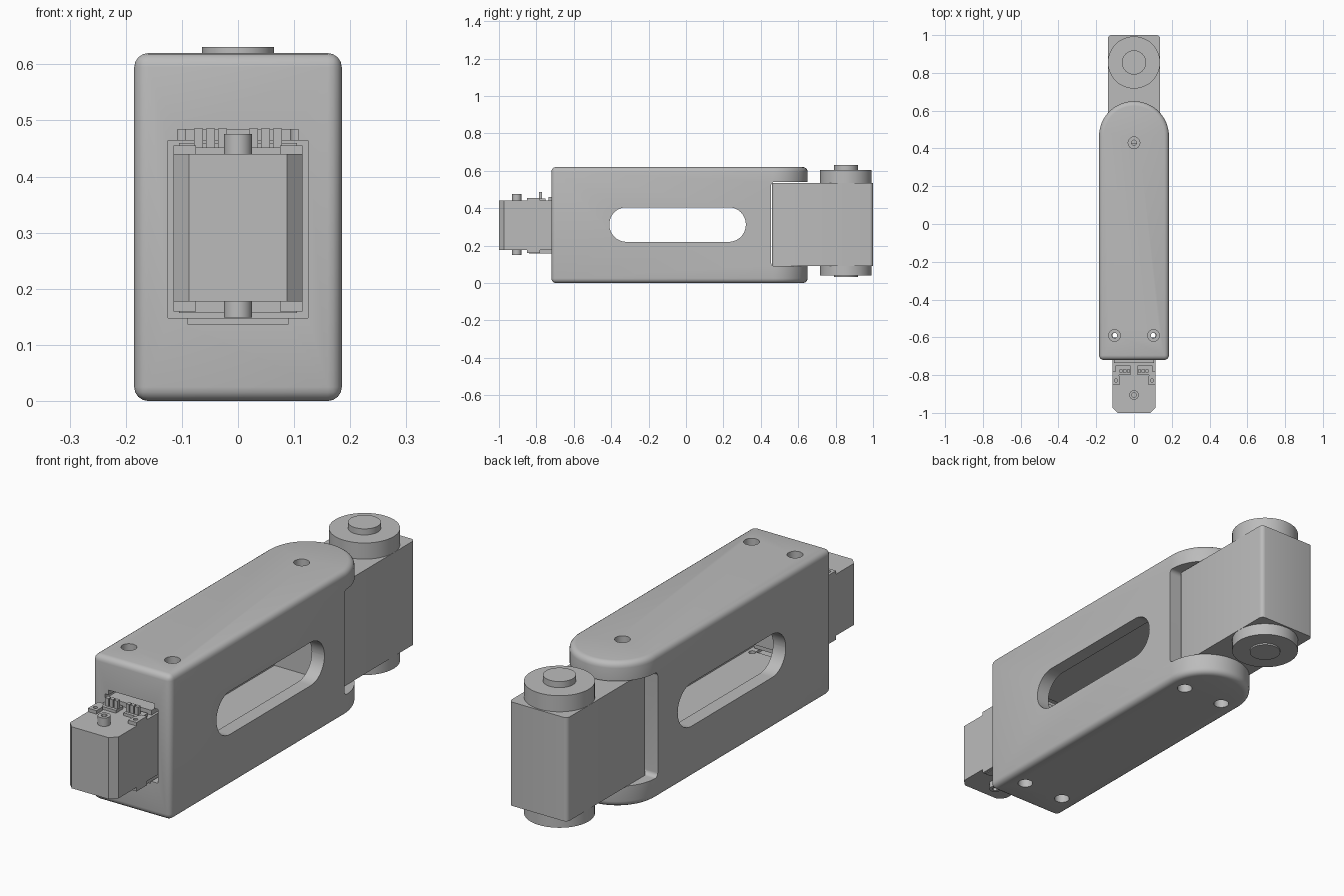
import bpy, bmesh, math
from mathutils import Vector

cube = bpy.data.objects.get("Cube")
if cube:
    bpy.data.objects.remove(cube, do_unlink=True)

grey = bpy.data.materials.new("plain_grey")
grey.use_nodes = True
COLOUR = (0.5, 0.5, 0.5, 1)
grey.diffuse_color = COLOUR
grey.node_tree.nodes["Principled BSDF"].inputs["Base Color"].default_value = COLOUR


def prism(name, points, axis, low, high, bevel=0.0, segments=4):
    """Extrude a 2D outline along an axis; outline uses the other two axes in order."""
    def place(p, d):
        return Vector({"x": (d, p[0], p[1]), "y": (p[0], d, p[1]), "z": (p[0], p[1], d)}[axis])
    bm = bmesh.new()
    base = bm.faces.new([bm.verts.new(place(p, low)) for p in points])
    ext = bmesh.ops.extrude_face_region(bm, geom=[base])
    moved = [v for v in ext["geom"] if isinstance(v, bmesh.types.BMVert)]
    bmesh.ops.translate(bm, verts=moved, vec=place((0, 0), high - low))
    bmesh.ops.recalc_face_normals(bm, faces=bm.faces)
    mesh = bpy.data.meshes.new(name)
    bm.to_mesh(mesh)
    bm.free()
    obj = bpy.data.objects.new(name, mesh)
    bpy.context.collection.objects.link(obj)
    mesh.materials.append(grey)
    if bevel:
        mod = obj.modifiers.new("round", "BEVEL")
        mod.width, mod.segments = bevel, segments
        mod.limit_method, mod.angle_limit = "ANGLE", math.radians(40)
        apply(obj, mod)
    return obj


def activate(obj):
    bpy.ops.object.select_all(action="DESELECT")
    obj.select_set(True)
    bpy.context.view_layer.objects.active = obj


def apply(obj, mod):
    activate(obj)
    bpy.ops.object.modifier_apply(modifier=mod.name)


def cut(obj, cutter):
    mod = obj.modifiers.new("cut", "BOOLEAN")
    mod.operation, mod.solver, mod.object = "DIFFERENCE", "EXACT", cutter
    apply(obj, mod)
    bpy.data.objects.remove(cutter, do_unlink=True)


def rect(a0, a1, b0, b1):
    return [(a0, b0), (a1, b0), (a1, b1), (a0, b1)]


def round_rect(a0, a1, b0, b1, r, n=8):
    corners = [(a1 - r, b1 - r), (a0 + r, b1 - r), (a0 + r, b0 + r), (a1 - r, b0 + r)]
    return [(a + r * math.cos(t), b + r * math.sin(t))
            for k, (a, b) in enumerate(corners)
            for t in [(k + i / n) * math.pi / 2 for i in range(n + 1)]]


def box(name, x0, x1, y0, y1, z0, z1, bevel=0.0):
    return prism(name, rect(x0, x1, y0, y1), "z", z0, z1, bevel)


def disc(name, x, y, r, z0, z1, n=48, bevel=0.0):
    ring = [(x + r * math.cos(i * math.tau / n), y + r * math.sin(i * math.tau / n)) for i in range(n)]
    return prism(name, ring, "z", z0, z1, bevel)


def smooth(obj):
    activate(obj)
    bpy.ops.object.shade_smooth_by_angle(angle=math.radians(30))


# Link housing with a rounded rear end
R = 0.185
arc = [(R * math.cos(i * math.pi / 32), 0.465 + R * math.sin(i * math.pi / 32)) for i in range(33)]
housing = prism("link_housing", [(-R, -0.72), (R, -0.72)] + arc, "z", 0, 0.62, bevel=0.025)

# Rear fork gap, side window, motor cavity and its stepped mouth
cut(housing, prism("fork_gap", round_rect(0.455, 0.9, 0.09, 0.54, 0.018), "x", -0.3, 0.3))
cut(housing, prism("side_window", round_rect(-0.41, 0.32, 0.22, 0.405, 0.092, 12), "x", -0.3, 0.3))
cut(housing, box("cavity", -0.125, 0.125, -0.8, 0.425, 0.148, 0.464))
cut(housing, box("upper_notch", -0.108, 0.108, -0.8, -0.6, 0.4, 0.484))
cut(housing, box("lower_notch", -0.09, 0.09, -0.8, -0.6, 0.137, 0.2))

# Counterbored screw holes, above and below
top_holes = [(0, 0.43), (-0.103, -0.59), (0.103, -0.59)]
bottom_holes = [(s * 0.1, y) for s in (-1, 1) for y in (-0.59, 0.45)]
for x, y in top_holes:
    cut(housing, disc("bore", x, y, 0.031, 0.575, 0.7, 24))
    cut(housing, disc("screw_hole", x, y, 0.014, 0.45, 0.6, 16))
for x, y in bottom_holes:
    cut(housing, disc("bore", x, y, 0.031, -0.1, 0.045, 24))
    cut(housing, disc("screw_hole", x, y, 0.014, 0.03, 0.2, 16))
smooth(housing)

# Front motor with chamfered front corners
outline = [(-0.087, -1), (0.087, -1), (0.115, -0.972), (0.115, -0.6), (-0.115, -0.6), (-0.115, -0.972)]
motor = prism("front_motor", outline, "z", 0.177, 0.44)
tab = [(-0.115, -0.78), (-0.09, -0.78), (-0.075, -0.81), (-0.075, -0.85), (-0.115, -0.85)]
for side, s in (("right", 1), ("left", -1)):
    ear = [(s * x, y) for x, y in tab]
    top_ear = prism(f"motor_{side}_top_ear", ear, "z", 0.435, 0.455)
    cut(top_ear, disc("ear_hole", s * -0.095, -0.828, 0.009, 0.4, 0.5, 12))
    prism(f"motor_{side}_bottom_ear", ear, "z", 0.16, 0.18)
box("motor_top_cover", -0.105, 0.105, -0.735, -0.61, 0.43, 0.46)
box("motor_bottom_cover", -0.105, 0.105, -0.84, -0.61, 0.157, 0.18)

# Motor screws
for name, z0, z1 in (("top", 0.43, 0.476), ("bottom", 0.149, 0.18)):
    post = disc(f"motor_{name}_screw", 0, -0.905, 0.025, z0, z1, 24)
    depth = (0.46, 0.5) if name == "top" else (0.1, 0.16)
    cut(post, disc("socket", 0, -0.905, 0.012, *depth, 12))
    smooth(post)

# Connector sockets with their pins
for side, s in (("right", -1), ("left", 1)):
    a, b = sorted((s * 0.018, s * 0.098))
    box(f"{side}_connector", a, b, -0.8, -0.75, 0.43, 0.452)
    for i in range(3):
        x = s * (0.028 + i * 0.021)
        box(f"{side}_connector_pin_{i + 1}", x - 0.008, x + 0.008, -0.787, -0.769, 0.44, 0.486)

# Rear joint block held in the fork
smooth(prism("joint_block", round_rect(-0.138, 0.138, 0.46, 1.0, 0.018, 4), "z", 0.092, 0.536))

# Joint horns and their caps
for name, x, y, r, z0, z1 in (
        ("top_horn", 0, 0.855, 0.138, 0.53, 0.605), ("top_horn_cap", 0, 0.855, 0.064, 0.6, 0.631),
        ("bottom_horn", 0, 0.855, 0.138, 0.04, 0.1), ("bottom_horn_cap", 0, 0.855, 0.064, 0.033, 0.05)):
    smooth(disc(name, x, y, r, z0, z1))
